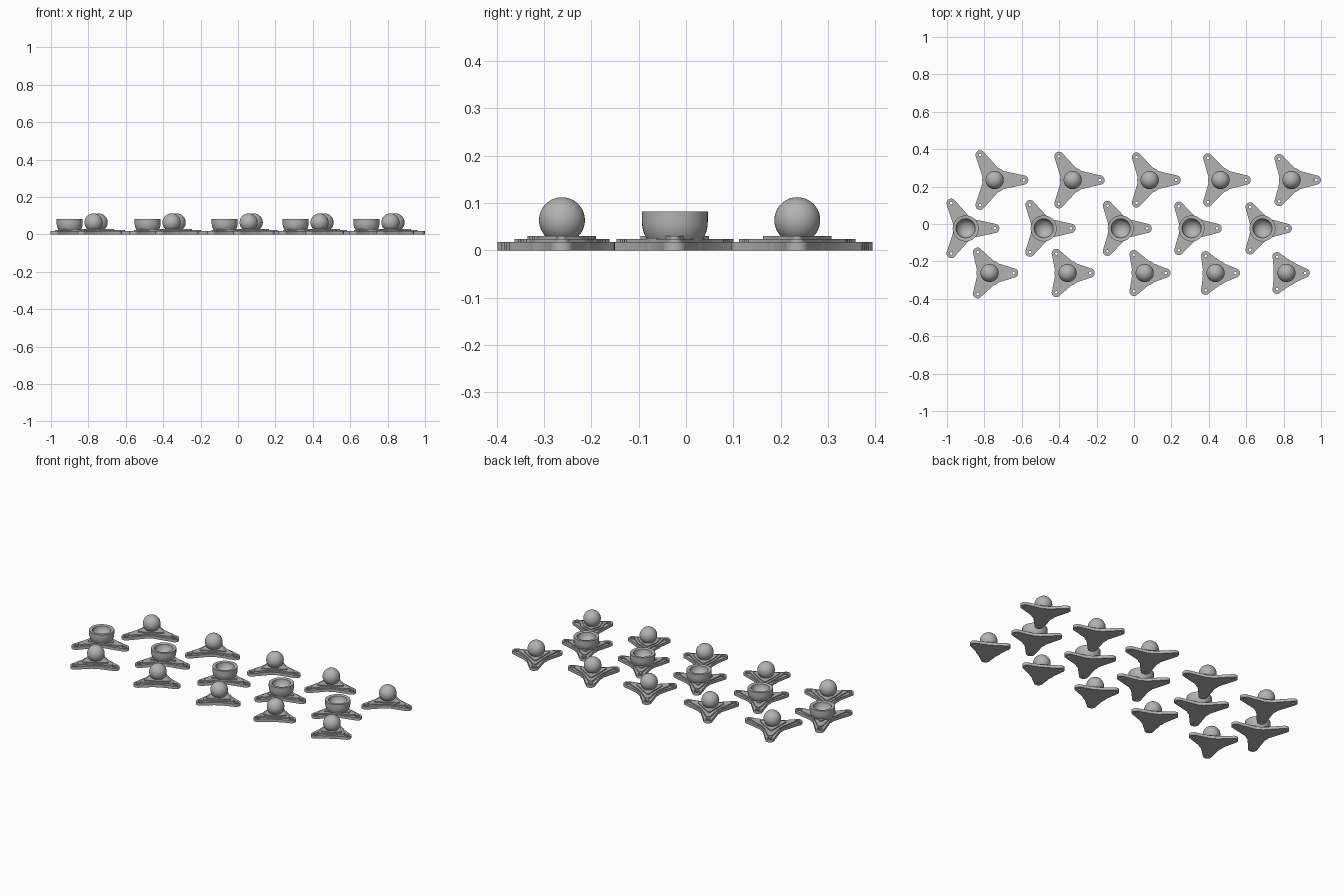
import bpy, bmesh, math
from mathutils import Vector

cube = bpy.data.objects.get("Cube")
if cube:
    bpy.data.objects.remove(cube)

grey = bpy.data.materials.new("plain grey")
grey.use_nodes = True
colour = (0.45, 0.45, 0.45, 1)
grey.diffuse_color = colour
grey.node_tree.nodes["Principled BSDF"].inputs["Base Color"].default_value = colour
made = []


def add_object(name, mesh, loc):
    ob = bpy.data.objects.new(name, mesh)
    ob.location = loc
    bpy.context.collection.objects.link(ob)
    mesh.materials.clear()
    mesh.materials.append(grey)
    made.append(ob)
    return ob


def polar(r, deg):
    a = math.radians(deg)
    return Vector((r * math.cos(a), r * math.sin(a)))


def tripod_outline(reach, cap, hub):
    """Three tapered arms with round ends around a round hub."""
    pts = []
    for arm in (0, 120, 240):
        for t in range(-84, 85, 14):
            pts.append(polar(reach, arm) + polar(cap, arm + t))
        for t in (46, 53, 60, 67, 74):
            pts.append(polar(hub, arm + t))
    return pts


def circle(centre, r):
    return [centre + polar(r, t) for t in range(0, 360, 18)]


def plate(name, loc, z0, z1, loops):
    """Solid flat plate; the first loop is the outline, the rest are holes."""
    cu = bpy.data.curves.new(name, 'CURVE')
    cu.dimensions = '2D'
    cu.fill_mode = 'BOTH'
    cu.extrude = (z1 - z0) / 2
    for loop in loops:
        sp = cu.splines.new('POLY')
        sp.points.add(len(loop) - 1)
        for p, v in zip(sp.points, loop):
            p.co = (v.x, v.y, 0, 1)
        sp.use_cyclic_u = True
    tmp = bpy.data.objects.new(name + " outline", cu)
    bpy.context.collection.objects.link(tmp)
    deps = bpy.context.evaluated_depsgraph_get()
    mesh = bpy.data.meshes.new_from_object(tmp.evaluated_get(deps))
    bpy.data.objects.remove(tmp)
    bm = bmesh.new()
    bm.from_mesh(mesh)
    bmesh.ops.remove_doubles(bm, verts=bm.verts, dist=1e-5)
    bmesh.ops.recalc_face_normals(bm, faces=bm.faces)
    bm.to_mesh(mesh)
    bm.free()
    add_object(name, mesh, (loc[0], loc[1], (z0 + z1) / 2))


def lathe(name, loc, profile, steps=40):
    bm = bmesh.new()
    vs = [bm.verts.new((r, 0, z)) for r, z in profile]
    edges = [bm.edges.new(pair) for pair in zip(vs, vs[1:])]
    bmesh.ops.spin(bm, geom=vs + edges, cent=(0, 0, 0), axis=(0, 0, 1),
                   angle=math.tau, steps=steps)
    bmesh.ops.remove_doubles(bm, verts=bm.verts, dist=1e-5)
    bmesh.ops.recalc_face_normals(bm, faces=bm.faces)
    mesh = bpy.data.meshes.new(name)
    bm.to_mesh(mesh)
    bm.free()
    add_object(name, mesh, (loc[0], loc[1], 0))


def base(label, loc, reach, hub):
    cap = 0.025
    outline = tripod_outline(reach, cap, hub)
    tips = [polar(reach, a) for a in (0, 120, 240)]
    # foot with counterbored screw holes
    plate(label + " foot", loc, 0, 0.009, [outline] + [circle(t, 0.007) for t in tips])
    plate(label + " foot top", loc, 0.009, 0.017, [outline] + [circle(t, 0.014) for t in tips])
    # stepped stiffening tiers
    plate(label + " middle tier", loc, 0.017, 0.024,
          [tripod_outline(reach - 0.031, 0.016, hub - 0.008)])
    plate(label + " upper tier", loc, 0.024, 0.03,
          [tripod_outline(min(0.072, reach - 0.045), 0.01, hub - 0.02)])


def ball(label, loc):
    prof = [(0.0485 * math.sin(math.pi * i / 24), 0.0635 - 0.0485 * math.cos(math.pi * i / 24))
            for i in range(25)]
    lathe(label + " ball", loc, prof)


def cup(label, loc):
    # outer bowl, flat rim, hollow spherical seat
    prof = [(0, 0.02)]
    for i in range(9):
        a = math.radians(-35 + 35 * i / 8)
        prof.append((0.0695 * math.cos(a), 0.06 + 0.0695 * math.sin(a)))
    prof += [(0.0695, 0.082), (0.055, 0.082)]
    for i in range(11):
        a = math.pi / 2 * i / 10
        prof.append((0.051 * math.cos(a), 0.08 - 0.048 * math.sin(a)))
    lathe(label + " cup", loc, prof)


columns = (0, 0.417, 0.829, 1.208, 1.587)
long_reach = (0.155, 0.146, 0.141, 0.136, 0.132)
short_reach = (0.128, 0.12, 0.113, 0.106, 0.1)
rows = (("back", -0.745, 0.235, long_reach, 0.067, ball),
        ("middle", -0.9, -0.0235, long_reach, 0.067, cup),
        ("front", -0.772, -0.262, short_reach, 0.07, ball))

for row, x0, y, reaches, hub, topper in rows:
    for i, (dx, reach) in enumerate(zip(columns, reaches)):
        label = f"{row} stand {i + 1}"
        base(label, (x0 + dx, y), reach, hub)
        topper(label, (x0 + dx, y))

# smooth round surfaces, sharp edges kept
bpy.ops.object.select_all(action='DESELECT')
for ob in made:
    ob.select_set(True)
bpy.context.view_layer.objects.active = made[0]
bpy.ops.object.shade_smooth_by_angle(angle=math.radians(30))
